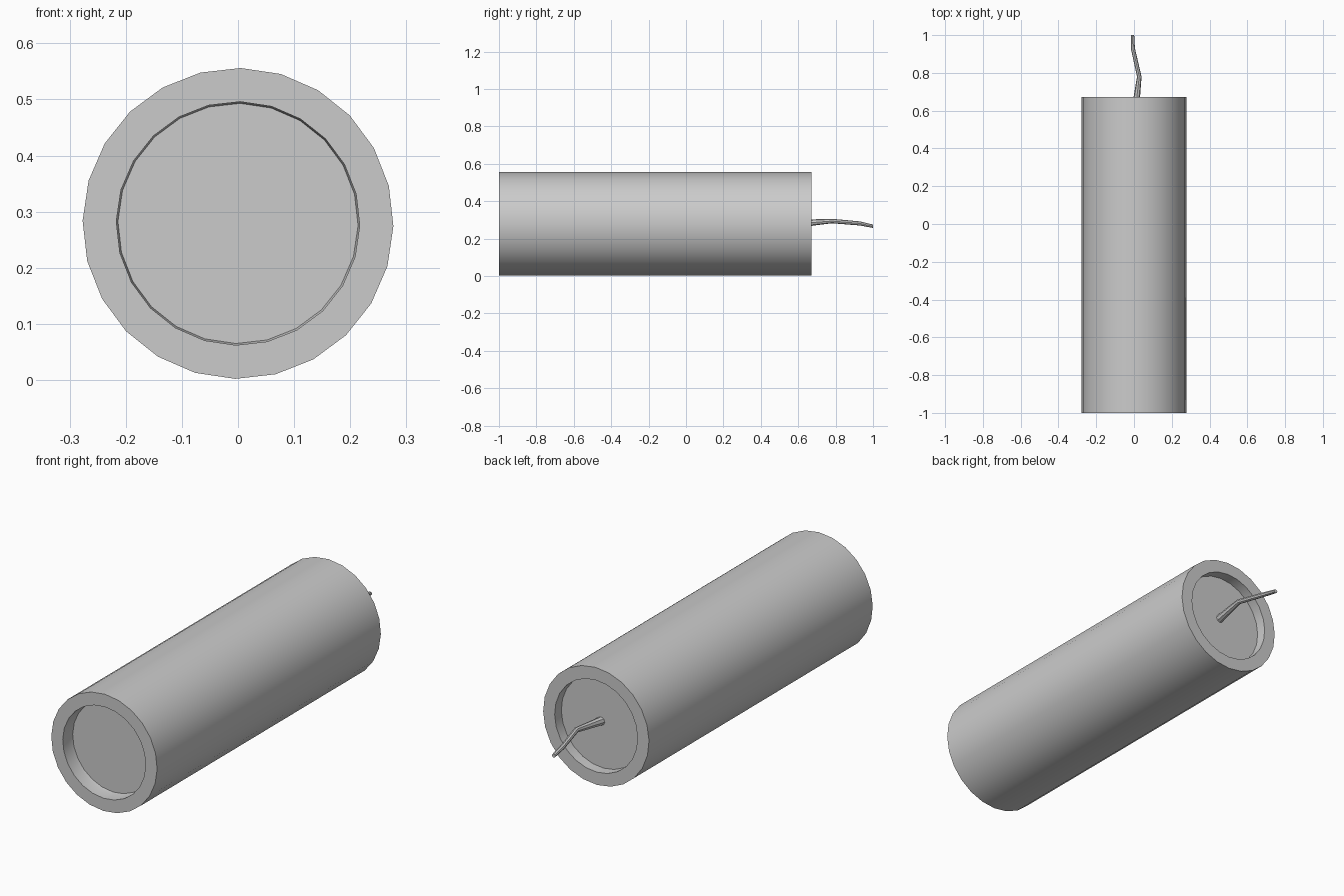
import bpy, bmesh, math
from mathutils import Vector

if "Cube" in bpy.data.objects:
    bpy.data.objects.remove(bpy.data.objects["Cube"])

SIDES = 24
CZ = 0.279


def make_object(name, bm, smooth_angle):
    bmesh.ops.recalc_face_normals(bm, faces=bm.faces[:])
    mesh = bpy.data.meshes.new(name)
    bm.to_mesh(mesh)
    bm.free()
    ob = bpy.data.objects.new(name, mesh)
    bpy.context.collection.objects.link(ob)
    bpy.ops.object.select_all(action='DESELECT')
    ob.select_set(True)
    bpy.context.view_layer.objects.active = ob
    bpy.ops.object.shade_smooth_by_angle(angle=math.radians(smooth_angle))
    return ob


def skin_rings(bm, rings):
    # Bridge successive rings with quads and cap both ends
    for a, b in zip(rings, rings[1:]):
        n = len(a)
        for i in range(n):
            bm.faces.new((a[i], a[(i + 1) % n], b[(i + 1) % n], b[i]))
    bm.faces.new(rings[0])
    bm.faces.new(rings[-1])


# Tube body with a recessed cap at each end: (radius, y)
profile = [(0.214, -0.93), (0.217, -0.945), (0.217, -1.0), (0.277, -1.0),
           (0.277, 0.672), (0.217, 0.672), (0.217, 0.622)]
bm = bmesh.new()
rings = []
for r, y in profile:
    ring = []
    for i in range(SIDES):
        a = 2 * math.pi * i / SIDES - math.radians(1)
        ring.append(bm.verts.new((r * math.cos(a), y, CZ + r * math.sin(a))))
    rings.append(ring)
skin_rings(bm, rings)
make_object("tube_body", bm, 30)

# Bent, tapering fuse: (x, y, z, radius)
path = [(0.008, 0.615, 0.281, 0.020), (0.028, 0.78, 0.294, 0.012),
        (-0.006, 0.93, 0.281, 0.011), (-0.008, 0.998, 0.266, 0.009)]
bm = bmesh.new()
rings = []
for x, y, z, r in path:
    ring = []
    for i in range(8):
        a = 2 * math.pi * i / 8
        ring.append(bm.verts.new(Vector((x, y, z)) + Vector((r * math.cos(a), 0, r * math.sin(a)))))
    rings.append(ring)
# Keep the tip exactly at the rear limit
for v in rings[-1]:
    v.co.y = 1.0
skin_rings(bm, rings)
make_object("fuse", bm, 30)
